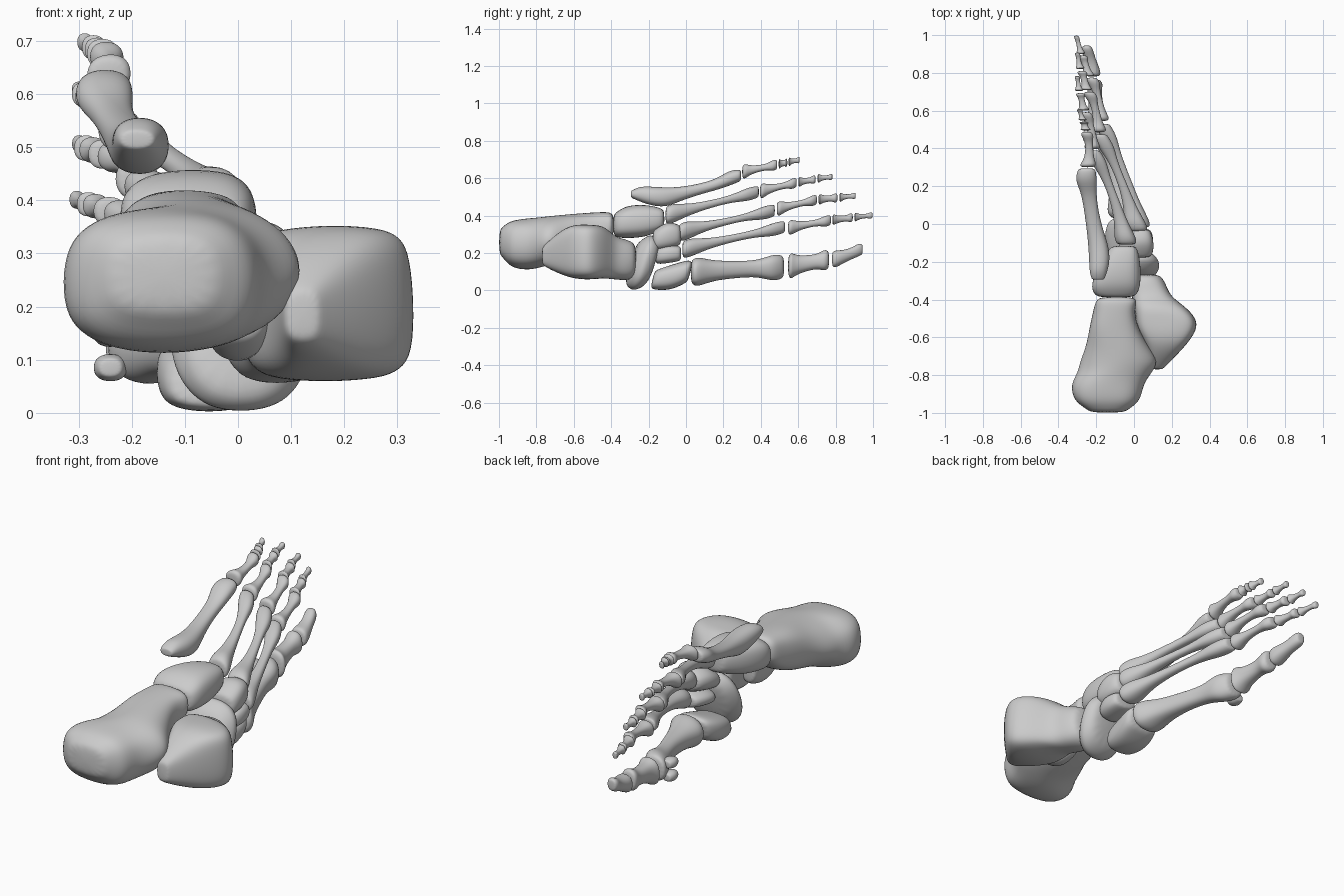
import bpy, bmesh, math
from mathutils import Vector, noise

SIDES = 16


def loft(name, rows, p=2.3, shear=(0, 0), rough=0.05, cap=0.3, wedge=0.0):
    """Skin a bone along y. Rows are (y, x0, x1, z0, z1[, p]); p squares the section,
    wedge narrows the sole side (-x)."""
    rows = [list(r) + [p] if len(r) == 5 else list(r) for r in rows]

    # rounded ends: pull the end rows in and add a smaller closing row
    def closing(r, d):
        cx, cz = (r[1] + r[2]) / 2, (r[3] + r[4]) / 2
        rx, rz = (r[2] - r[1]) / 2, (r[4] - r[3]) / 2
        tip = [r[0], cx - rx * .74, cx + rx * .74, cz - rz * .74, cz + rz * .74, r[5]]
        r[0] += d * cap * min(rx, rz)
        return tip
    first, last = closing(rows[0], 1), closing(rows[-1], -1)
    rows = [first] + rows + [last]
    bm = bmesh.new()
    rings = []
    for y, x0, x1, z0, z1, q in rows:
        cx, cz, rx, rz = (x0 + x1) / 2, (z0 + z1) / 2, (x1 - x0) / 2, (z1 - z0) / 2
        ring = []
        for i in range(SIDES):
            a = 2 * math.pi * i / SIDES
            c, s = math.cos(a), math.sin(a)
            dx = rx * math.copysign(abs(c) ** (2 / q), c)
            dz = rz * math.copysign(abs(s) ** (2 / q), s) * (1 + wedge * min(0, dx / rx))
            n = 1.02 + rough * noise.noise(Vector((cx + dx, y, cz + dz)) * 13)
            ring.append(bm.verts.new((cx + dx * n, y + shear[0] * dx + shear[1] * dz, cz + dz * n)))
        rings.append(ring)
    for a, b in zip(rings, rings[1:]):
        for i in range(SIDES):
            j = (i + 1) % SIDES
            bm.faces.new((a[i], a[j], b[j], b[i]))
    bm.faces.new(rings[0])
    bm.faces.new(rings[-1])
    bmesh.ops.recalc_face_normals(bm, faces=bm.faces)
    for f in bm.faces:
        f.smooth = True
    me = bpy.data.meshes.new(name)
    bm.to_mesh(me)
    bm.free()
    ob = bpy.data.objects.new(name, me)
    bpy.context.collection.objects.link(ob)
    ob.modifiers.new("smooth", "SUBSURF").levels = 2
    ob.modifiers["smooth"].render_levels = 2
    return ob


def long_bone(name, a, b, base, shaft, head, bow=0.0):
    """Flared shaft from a to b; base, shaft and head are (rx, rz)."""
    a, b = Vector(a), Vector(b)
    mid = [(base[k] + 2 * shaft[k]) / 3 for k in (0, 1)]
    size = {'b': [v * 1.06 for v in base], 'm': mid, 's': [v * .95 for v in shaft],
            'h': [v * 1.1 for v in head], 'e': head}
    rows = []
    for t, w in ((0, 'b'), (.1, 'b'), (.24, 'm'), (.48, 's'), (.72, 's'), (.87, 'h'), (1, 'e')):
        c = a.lerp(b, t)
        c.x += bow * math.sin(math.pi * t)
        rx, rz = size[w]
        rows.append((c.y, c.x - rx, c.x + rx, c.z - rz, c.z + rz))
    return loft(name, rows, p=2.3, rough=.12, cap=.25)


# heel bone with its inner shelf
loft("heel_bone", [
    (-1.0, -.26, -.02, .17, .345), (-.935, -.32, .035, .12, .375), (-.85, -.335, .045, .11, .385),
    (-.79, -.30, .09, .12, .39, 2.2), (-.73, -.285, .13, .135, .397, 2), (-.65, -.25, .075, .155, .405, 2.2),
    (-.55, -.235, .02, .19, .415), (-.46, -.215, .0, .23, .418), (-.385, -.205, .02, .28, .418)], p=2.8)
loft("heel_shelf", [(-.66, -.06, .06, .13, .24), (-.57, -.06, .06, .085, .25),
                    (-.46, -.06, .03, .12, .26)])

# ankle bone
loft("ankle_bone", [
    (-.77, .085, .16, .13, .24), (-.70, .075, .22, .10, .295), (-.63, .055, .285, .07, .345, 3.4),
    (-.56, .015, .33, .06, .35, 4), (-.50, .01, .33, .06, .35, 4), (-.435, .005, .27, .065, .345, 3.4),
    (-.385, -.01, .195, .06, .29), (-.33, -.03, .175, .055, .275, 2.5), (-.265, -.03, .155, .06, .265, 2.4)], p=2.8)

# midfoot block bones
loft("cuboid_bone", [(-.39, -.215, .02, .285, .42), (-.32, -.23, .035, .28, .455),
                     (-.22, -.19, .035, .285, .46), (-.115, -.13, .02, .32, .44)], p=2.8)
loft("boat_bone", [(-.30, -.11, .12, .01, .28), (-.235, -.135, .14, .0, .30),
                   (-.165, -.115, .125, .015, .285)], shear=(.1, .3), p=2.4)
loft("inner_wedge", [(-.18, -.14, .035, .005, .115), (-.07, -.16, .045, .0, .145),
                     (.025, -.14, .05, .035, .165)], shear=(0, .25), p=2.8)
loft("middle_wedge", [(-.165, -.06, .09, .14, .23), (-.10, -.06, .105, .145, .245),
                      (-.025, -.04, .095, .155, .24)], p=2.8, wedge=.35)
loft("outer_wedge", [(-.18, -.08, .10, .21, .33), (-.10, -.08, .105, .22, .37),
                     (-.025, -.06, .09, .235, .355)], p=2.8, wedge=.35)

# metatarsals: start, end, base, shaft, head, bow
MET = [
    ((-.04, .025, .10), (-.19, .525, .125), (.085, .07), (.045, .046), (.06, .065), .015),
    ((.03, -.02, .22), (-.165, .53, .34), (.055, .045), (.024, .02), (.04, .034), .02),
    ((.015, -.04, .31), (-.18, .475, .428), (.055, .046), (.024, .019), (.04, .033), .02),
    ((-.04, -.11, .40), (-.215, .39, .528), (.052, .048), (.025, .021), (.04, .033), .02)]
for i, m in enumerate(MET, 1):
    long_bone(f"metatarsal_{i}", *m)
# the outer metatarsal has a spur behind its base
loft("metatarsal_5", [
    (-.295, -.225, -.155, .495, .535), (-.25, -.235, -.14, .475, .555), (-.19, -.24, -.125, .455, .555),
    (-.11, -.24, -.135, .445, .55), (-.03, -.25, -.165, .48, .552), (.08, -.265, -.19, .515, .57),
    (.17, -.28, -.20, .54, .60), (.23, -.31, -.195, .56, .64), (.295, -.30, -.20, .58, .648)],
    p=2.3, rough=.1)

# small round bones under the big toe joint
for i, z in enumerate((.085, .15), 1):
    loft(f"sesamoid_{i}", [(.43, -.265, -.215, z - .02, z + .02), (.465, -.275, -.205, z - .028, z + .028),
                           (.50, -.265, -.215, z - .02, z + .02)])

# big toe
long_bone("big_toe_near", (-.19, .545, .13), (-.215, .765, .165), (.055, .062), (.038, .043), (.042, .052))
loft("big_toe_tip", [(.78, -.265, -.175, .12, .215), (.83, -.265, -.185, .14, .215),
                     (.88, -.265, -.205, .165, .225), (.92, -.28, -.215, .18, .25),
                     (.945, -.275, -.225, .19, .25)])

# small toes: near, middle and tip bones given by their start and end points
TOES = {
    2: ((-.175, .545, .335), (-.225, .775, .375), (-.24, .782, .378), (-.27, .892, .39), (-.28, .90, .392), (-.305, .997, .402)),
    3: ((-.19, .485, .437), (-.235, .70, .485), (-.25, .708, .487), (-.275, .81, .496), (-.285, .82, .498), (-.30, .907, .507)),
    4: ((-.22, .395, .53), (-.255, .592, .577), (-.265, .60, .58), (-.285, .693, .594), (-.29, .703, .598), (-.30, .783, .608)),
    5: ((-.245, .30, .635), (-.25, .488, .672), (-.255, .495, .676), (-.265, .542, .684), (-.27, .548, .687), (-.29, .608, .698))}
for n, q in TOES.items():
    long_bone(f"toe_{n}_near", q[0], q[1], (.038, .036), (.021, .018), (.03, .027), .012)
    long_bone(f"toe_{n}_middle", q[2], q[3], (.028, .026), (.018, .017), (.023, .022))
    long_bone(f"toe_{n}_tip", q[4], q[5], (.021, .022), (.012, .012), (.013, .016))
